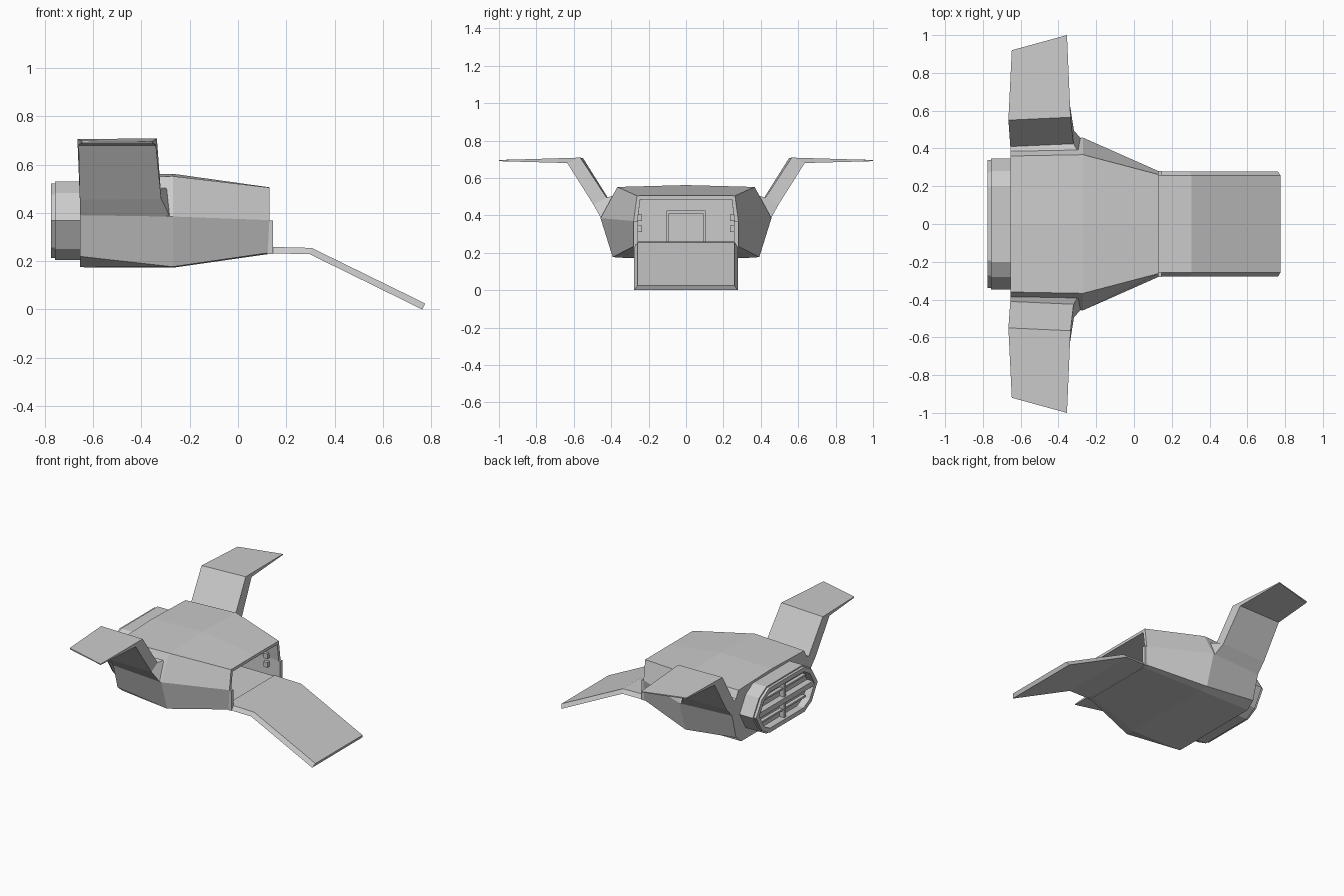
import bpy, bmesh
from mathutils import Vector

if "Cube" in bpy.data.objects:
    bpy.data.objects.remove(bpy.data.objects["Cube"])


def finish(name, bm, mirror=False):
    bmesh.ops.recalc_face_normals(bm, faces=bm.faces[:])
    me = bpy.data.meshes.new(name)
    bm.to_mesh(me)
    bm.free()
    ob = bpy.data.objects.new(name, me)
    bpy.context.collection.objects.link(ob)
    if mirror:
        m = ob.modifiers.new("mirror", "MIRROR")
        m.use_axis = (False, True, False)
        m.use_mirror_merge = False
    return ob


def loft(rings):
    """Skin equal-length rings of 3D points; returns bmesh and the two end caps."""
    bm = bmesh.new()
    rv = [[bm.verts.new(p) for p in r] for r in rings]
    n = len(rv[0])
    for a, b in zip(rv, rv[1:]):
        for i in range(n):
            bm.faces.new((a[i], a[(i + 1) % n], b[(i + 1) % n], b[i]))
    first, last = bm.faces.new(rv[0]), bm.faces.new(rv[-1])
    bmesh.ops.recalc_face_normals(bm, faces=bm.faces[:])
    return bm, first, last


def section(x, half):
    """Closed ring at x from the +y half profile."""
    return [(x, y, z) for y, z in half] + [(x, -y, z) for y, z in reversed(half) if y > 0]


def recess(bm, face, border, depth):
    bmesh.ops.inset_region(bm, faces=[face], thickness=border, use_even_offset=True)
    if depth:
        n = face.normal.copy()
        bmesh.ops.inset_region(bm, faces=[face], thickness=0.0005, use_even_offset=True)
        bmesh.ops.translate(bm, verts=face.verts[:], vec=-n * depth)


def box(name, lo, hi, mirror=False):
    lo, hi = Vector(lo), Vector(hi)
    bm = bmesh.new()
    bmesh.ops.create_cube(bm, size=1)
    for v in bm.verts:
        v.co = [(l + h) / 2 + c * (h - l) for l, h, c in zip(lo, hi, v.co)]
    return finish(name, bm, mirror)


# Faceted hull with an open cargo bay at the nose
bm, rear, nose = loft([
    section(-0.655, [(0, 0.55), (0.36, 0.54), (0.435, 0.40), (0.385, 0.22), (0.33, 0.175)]),
    section(-0.27, [(0, 0.562), (0.367, 0.552), (0.457, 0.385), (0.392, 0.177), (0.33, 0.173)]),
    section(0.13, [(0, 0.506), (0.262, 0.505), (0.28, 0.37), (0.278, 0.235), (0.25, 0.23)]),
])
recess(bm, nose, 0.02, 0.42)
finish("hull", bm)

# Bay interior: rear door, frame and wall brackets
box("bay_door", (-0.295, -0.09, 0.25), (-0.28, 0.09, 0.41))
box("bay_door_post", (-0.295, 0.09, 0.25), (-0.27, 0.105, 0.425), True)
box("bay_door_lintel", (-0.295, -0.105, 0.41), (-0.27, 0.105, 0.425))
for i, z in enumerate((0.31, 0.37)):
    box(f"bay_bracket_{i}", (0.03, 0.235, z), (0.06, 0.262, z + 0.035), True)

# Nose posts beside the ramp hinge
box("nose_post", (0.12, 0.256, 0.23), (0.145, 0.28, 0.368), True)

# Boarding ramp, folded once, with bevelled sides
rings = []
for xt, zt, xb, zb in ((0.1, 0.26, 0.1, 0.232), (0.305, 0.255, 0.295, 0.23), (0.775, 0.025, 0.763, 0.0)):
    rings.append([(xt, -0.258, zt), (xt, 0.258, zt), (xb, 0.277, zb), (xb, -0.277, zb)])
finish("ramp", loft(rings)[0])

# Cranked wings rising from the hull shoulders
wing = [
    # outer front, outer rear, inner rear, inner front
    [(-0.28, 0.452, 0.38), (-0.655, 0.432, 0.39), (-0.655, 0.36, 0.50), (-0.29, 0.37, 0.51)],
    [(-0.318, 0.495, 0.458), (-0.655, 0.49, 0.455), (-0.655, 0.41, 0.482), (-0.32, 0.425, 0.495)],
    [(-0.34, 0.635, 0.68), (-0.66, 0.63, 0.68), (-0.665, 0.55, 0.705), (-0.336, 0.565, 0.709)],
    [(-0.355, 1.0, 0.69), (-0.645, 0.92, 0.69), (-0.647, 0.92, 0.699), (-0.355, 1.0, 0.696)],
]
finish("wing", loft(wing)[0], True)

# Engine block with a stepped rim and recessed exhaust
outline = [(0.20, 0.53), (0.28, 0.482), (0.348, 0.368), (0.28, 0.25), (0.20, 0.205)]
rim = [(y * 0.97, 0.368 + (z - 0.368) * 0.95) for y, z in outline]
bm, inner, back = loft([section(-0.60, outline), section(-0.757, outline),
                        section(-0.757, rim), section(-0.775, rim)])
recess(bm, back, 0.03, 0.05)
finish("engine", bm)

# Exhaust divider, slot vanes and struts
box("exhaust_divider", (-0.77, -0.30, 0.35), (-0.72, 0.30, 0.386))
for i, z in enumerate((0.29, 0.436)):
    box(f"exhaust_vane_{i}", (-0.75, -0.24, z), (-0.72, 0.24, z + 0.012))
box("exhaust_strut", (-0.76, -0.01, 0.235), (-0.72, 0.01, 0.50))
